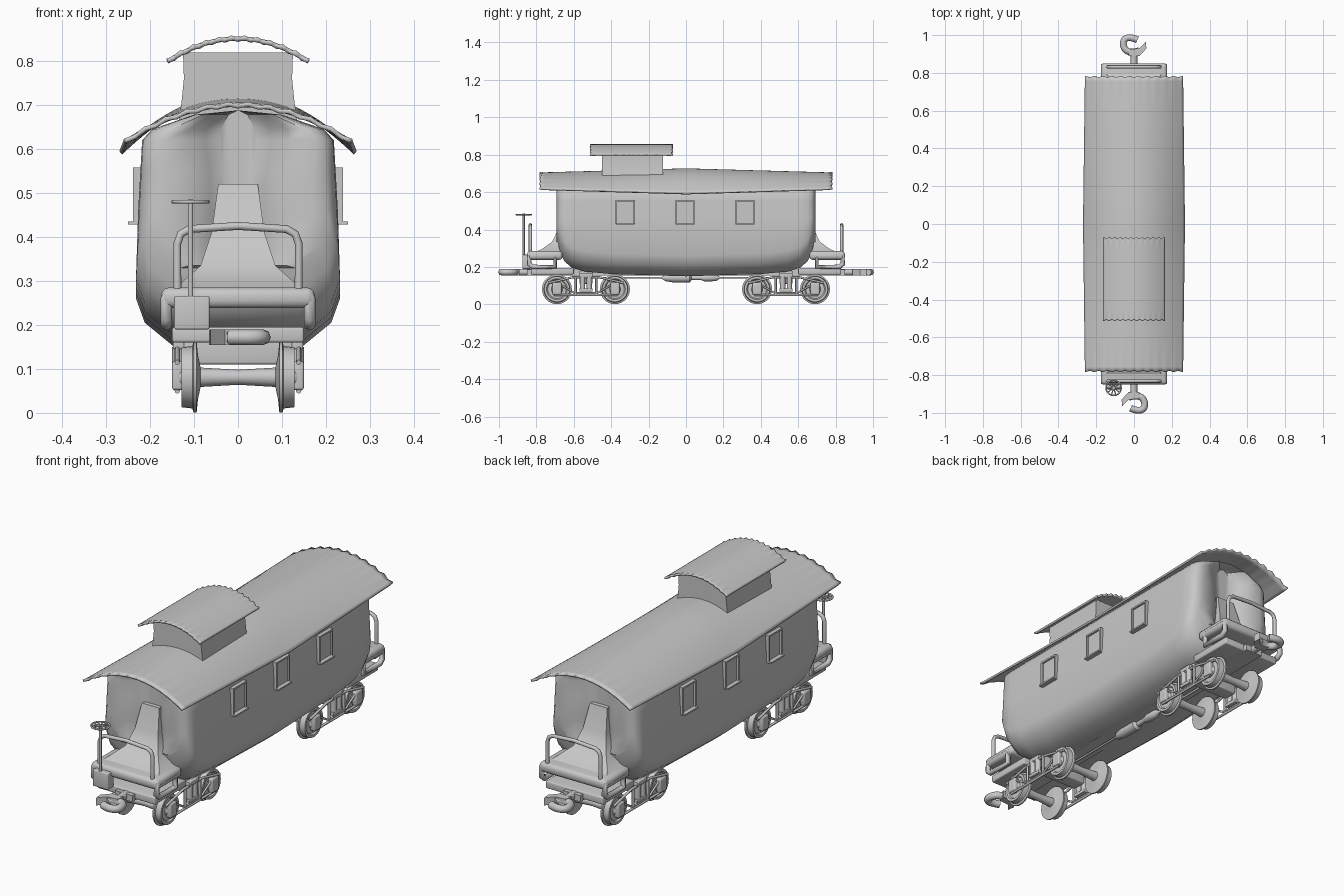
import bpy, bmesh, math
from mathutils import Vector

cube = bpy.data.objects.get("Cube")
if cube:
    bpy.data.objects.remove(cube, do_unlink=True)

grey = bpy.data.materials.new("plain_grey")
grey.use_nodes = True
GREY = (0.58, 0.58, 0.58, 1)
grey.diffuse_color = GREY
grey.node_tree.nodes["Principled BSDF"].inputs["Base Color"].default_value = GREY


def activate(ob):
    bpy.ops.object.select_all(action="DESELECT")
    ob.select_set(True)
    bpy.context.view_layer.objects.active = ob


def finish(name, bm, smooth=True, recalc=True):
    if recalc:
        bmesh.ops.recalc_face_normals(bm, faces=bm.faces)
    mesh = bpy.data.meshes.new(name)
    bm.to_mesh(mesh)
    bm.free()
    ob = bpy.data.objects.new(name, mesh)
    bpy.context.collection.objects.link(ob)
    mesh.materials.append(grey)
    if smooth:
        activate(ob)
        bpy.ops.object.shade_smooth_by_angle(angle=math.radians(40))
    return ob


def box(name, lo, hi, bevel=0.0):
    bm = bmesh.new()
    bmesh.ops.create_cube(bm, size=1)
    for v in bm.verts:
        v.co = [(a + b) / 2 + c * abs(b - a) for a, b, c in zip(lo, hi, v.co)]
    if bevel:
        bmesh.ops.bevel(bm, geom=bm.edges[:], offset=bevel, segments=3,
                        profile=0.5, affect="EDGES")
    return finish(name, bm, bool(bevel))


def loft(name, rings):
    """Skin closed rings of equal length and cap both ends."""
    bm = bmesh.new()
    rows = [[bm.verts.new(p) for p in ring] for ring in rings]
    n = len(rows[0])
    for a, b in zip(rows, rows[1:]):
        for i in range(n):
            bm.faces.new((a[i], a[(i + 1) % n], b[(i + 1) % n], b[i]))
    bm.faces.new(rows[0])
    bm.faces.new(rows[-1])
    return finish(name, bm)


def lathe(name, profile, centre, axis, sides=24):
    """Turn (distance, radius) pairs around the x, y or z axis."""
    rings = []
    for d, r in profile:
        ring = []
        for k in range(sides):
            p = Vector(centre)
            t = math.tau * k / sides
            p[axis] += d
            p[(axis + 1) % 3] += r * math.cos(t)
            p[(axis + 2) % 3] += r * math.sin(t)
            ring.append(p)
        rings.append(ring)
    return loft(name, rings)


def tube(name, pts, r, cyclic=False, curved=False):
    curve = bpy.data.curves.new(name, "CURVE")
    curve.dimensions = "3D"
    curve.bevel_depth = r
    curve.bevel_resolution = 2
    curve.use_fill_caps = True
    spline = curve.splines.new("NURBS" if curved else "POLY")
    spline.points.add(len(pts) - 1)
    for sp, p in zip(spline.points, pts):
        sp.co = (*p, 1)
    spline.use_cyclic_u = cyclic
    if curved:
        spline.order_u = 3
        spline.use_endpoint_u = True
        spline.resolution_u = 5
    ob = bpy.data.objects.new(name, curve)
    bpy.context.collection.objects.link(ob)
    curve.materials.append(grey)
    activate(ob)
    bpy.ops.object.convert(target="MESH")
    bpy.ops.object.shade_smooth_by_angle(angle=math.radians(50))
    return ob


def arched_roof(name, length, y_mid, half, crown, edge, rise, droop):
    """Curved sheet whose ends are finely scalloped."""
    bm = bmesh.new()
    nx = 44
    grid = []
    for t in (-1, -0.97, -0.75, -0.5, -0.25, -0.1, 0, 0.1, 0.25, 0.5, 0.75, 0.97, 1):
        mid = 1 - abs(t)
        row = []
        for i in range(nx + 1):
            u = 2 * i / nx - 1
            top, low = crown + rise * mid, edge - droop * mid
            wave = math.cos(math.pi * i / 2) if mid == 0 else 0
            row.append(bm.verts.new((u * (half + droop * 0.4 * mid),
                                     y_mid + t * (length / 2 + 0.003 * wave),
                                     top - (top - low) * u * u + 0.003 * wave)))
        grid.append(row)
    for a, b in zip(grid, grid[1:]):
        for i in range(nx):
            bm.faces.new((a[i], a[i + 1], b[i + 1], b[i]))
    ob = finish(name, bm, recalc=False)
    mod = ob.modifiers.new("thickness", "SOLIDIFY")
    mod.thickness = 0.01
    mod.offset = -1


# Body: rounded belly, with end walls pinched inwards at mid height
def section(y, zb, sx=1.0, pinch=0.0):
    half = [(0, zb), (0.145, zb), (0.212, zb + 0.055), (0.232, zb + 0.11), (0.227, 0.46),
            (0.222, 0.55), (0.218, 0.62), (0.195, 0.645), (0.1, 0.678), (0, 0.688)]
    pts = half + [(-x, z) for x, z in half[-2:0:-1]]
    return [(x * sx * (1 - pinch * max(0, 1 - ((z - 0.48) / 0.2) ** 2)), y, z) for x, z in pts]


half_body = [(0.0, 0.15), (0.4, 0.162), (0.54, 0.175), (0.61, 0.195), (0.65, 0.23, 0.99),
             (0.672, 0.275, 0.95), (0.685, 0.33, 0.89)]
outer = [section(-s[0], *s[1:]) for s in half_body[:0:-1]] + [section(*s) for s in half_body]
folds = [(0.692, 0.335, 0.8, 0.08), (0.68, 0.325, 0.62, 0.3), (0.655, 0.32, 0.42, 0.35),
         (0.63, 0.32, 0.22, 0.3)]
loft("body", [section(-f[0], *f[1:]) for f in folds[::-1]] + outer
     + [section(*f) for f in folds])

# Roofs and lookout cupola
arched_roof("main_roof", 1.56, 0, 0.26, 0.705, 0.62, 0.022, 0.025)
arched_roof("cupola_roof", 0.436, -0.292, 0.163, 0.856, 0.803, 0.0, 0.0)
loft("cupola_walls", [[(-w, -0.45, z), (w, -0.45, z), (w, -0.122, z), (-w, -0.122, z)]
                      for w, z in ((0.135, 0.66), (0.128, 0.71), (0.123, 0.76), (0.125, 0.82))])

# Side windows: pane, frame bars and sill
for s in (-1, 1):
    for y in (-0.325, -0.005, 0.315):
        box("window_pane", (s * 0.222, y - 0.045, 0.435), (s * 0.23, y + 0.045, 0.55))
        for dy in (-0.047, 0.047):
            box("window_post", (s * 0.215, y + dy - 0.004, 0.43),
                (s * 0.239, y + dy + 0.004, 0.557))
        box("window_head", (s * 0.215, y - 0.05, 0.55), (s * 0.239, y + 0.05, 0.558))
        box("window_sill", (s * 0.215, y - 0.05, 0.428), (s * 0.25, y + 0.05, 0.435))

# Platforms, steps, railings and couplers at both ends
for s in (-1, 1):
    def turn(pts):
        return [(s * x, s * y, z) for x, y, z in pts]

    box("platform", (-0.175, s * 0.66, 0.238), (0.175, s * 0.85, 0.285), 0.018)
    loft("door_apron", [[(-w, s * 0.6, z), (w, s * 0.6, z), (w, s * y, z), (-w, s * y, z)]
                        for w, y, z in ((0.155, 0.81, 0.278), (0.13, 0.77, 0.295),
                                        (0.085, 0.715, 0.335), (0.06, 0.68, 0.41),
                                        (0.045, 0.65, 0.52))])
    box("end_beam", (-0.15, s * 0.6, 0.16), (0.15, s * 0.83, 0.195), 0.006)
    for side in (-1, 1):
        x = side * 0.163
        tube("step_frame", [(x, s * y, z) for y, z in
                            ((0.7, 0.262), (0.838, 0.262), (0.838, 0.215), (0.82, 0.2), (0.7, 0.2))],
             0.013, cyclic=True)
    rail = [(0.138, 0.28), (0.138, 0.385), (0.13, 0.407), (0.11, 0.418)]
    arch = rail + [(0, 0.425)] + [(-x, z) for x, z in rail[::-1]]
    tube("end_railing", [(x, s * 0.832, z) for x, z in arch], 0.009)
    tube("coupler_shank", turn([(0, 0.78, 0.172), (0, 0.91, 0.172)]), 0.018)
    knuckle = [(-0.03, 0.89), (0.03, 0.89), (0.066, 0.93), (0.062, 0.965), (0.03, 0.93),
               (-0.02, 0.925)]
    loft("coupler_knuckle", [turn([(x, y, z) for x, y in knuckle]) for z in (0.154, 0.19)])
    tube("coupler_hook", turn([(0.03, 0.92, 0.172), (0.0, 0.905, 0.172),
                               (-0.052, 0.92, 0.172), (-0.06, 0.975, 0.172),
                               (-0.02, 0.992, 0.172), (0.018, 0.975, 0.172)]), 0.018, curved=True)

# Hand brake on the front platform
HX, HY = -0.108, -0.868
tube("brake_stem", [(HX, HY, 0.2), (HX, HY, 0.485)], 0.006)
ring = [(HX + 0.04 * math.cos(a * math.tau / 20), HY + 0.04 * math.sin(a * math.tau / 20), 0.48)
        for a in range(20)]
tube("brake_wheel_rim", ring, 0.004, cyclic=True)
for p, q in zip(ring[:10:2], ring[10::2]):
    tube("brake_wheel_spoke", [p, q], 0.003)
box("brake_box", (-0.145, -0.875, 0.19), (-0.065, -0.83, 0.266), 0.004)

# Underframe and brake gear
box("centre_sill", (-0.045, -0.85, 0.155), (0.045, 0.85, 0.185))
lathe("brake_cylinder", [(-0.5, 0.005), (-0.13, 0.005), (-0.11, 0.018), (-0.07, 0.025),
                         (0.02, 0.025), (0.03, 0.012), (0.08, 0.012), (0.1, 0.02),
                         (0.16, 0.018), (0.18, 0.005), (0.5, 0.005)], (0, 0, 0.142), 1, 16)

# Trucks: wheelsets, bolster and open side frames
wheel = [(0.085, 0.022), (0.091, 0.05), (0.094, 0.08), (0.101, 0.08), (0.104, 0.071),
         (0.129, 0.068), (0.129, 0.056), (0.122, 0.05), (0.124, 0.03), (0.135, 0.024),
         (0.15, 0.018)]
axle_profile = [(-x, r) for x, r in wheel[::-1]] + [(0, 0.017)] + wheel
for cy in (-0.535, 0.535):
    for dy in (-0.155, 0.155):
        lathe("wheelset", axle_profile, (0, cy + dy, 0.081), 0, 28)
    box("truck_bolster", (-0.125, cy - 0.035, 0.11), (0.125, cy + 0.035, 0.18), 0.006)
    for s in (-1, 1):
        x = s * 0.138

        def bar(name, pts, r=0.006):
            tube(name, [(x, cy + y, z) for y, z in pts], r)

        bar("upper_arch_bar", [(-0.2, 0.115), (-0.155, 0.125), (-0.07, 0.145),
                               (0.07, 0.145), (0.155, 0.125), (0.2, 0.115)])
        bar("lower_arch_bar", [(-0.17, 0.05), (0.17, 0.05)])
        bar("middle_arch_bar", [(-0.155, 0.115), (-0.06, 0.06), (0.06, 0.06), (0.155, 0.115)], 0.005)
        for d in (-1, 1):
            bar("frame_post", [(d * 0.055, 0.05), (d * 0.055, 0.145)])
            box("journal_box", (s * 0.125, cy + d * 0.155 - 0.024, 0.052),
                (s * 0.15, cy + d * 0.155 + 0.024, 0.118), 0.006)
        box("spring_seat", (s * 0.122, cy - 0.035, 0.068), (s * 0.148, cy + 0.035, 0.085), 0.003)
        box("spring_cap", (s * 0.122, cy - 0.035, 0.145), (s * 0.148, cy + 0.035, 0.165), 0.003)
        for dy in (-0.018, 0.018):
            lathe("truck_spring", [(0.08, 0.014), (0.15, 0.014)], (s * 0.136, cy + dy, 0), 2, 12)
